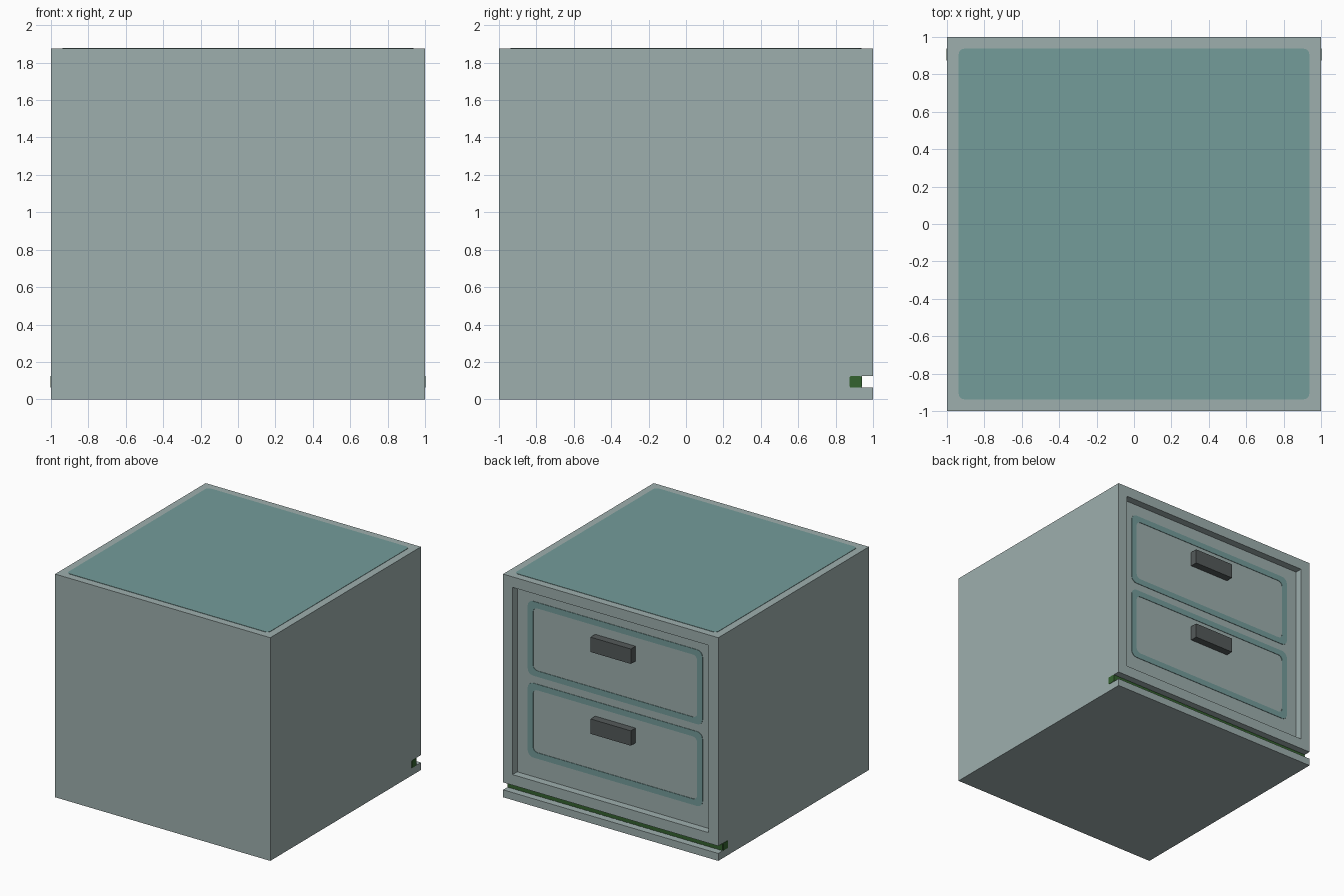
import bpy, bmesh, math
from mathutils import Matrix, Vector

if "Cube" in bpy.data.objects:
    bpy.data.objects.remove(bpy.data.objects["Cube"])

P = 1 / 16          # grid step of the model
H = 30 * P          # total height


def material(name, rgb):
    m = bpy.data.materials.new(name)
    lin = [((c / 255 + 0.055) / 1.055) ** 2.4 for c in rgb]
    m.diffuse_color = (*lin, 1)
    m.use_nodes = True
    m.node_tree.nodes["Principled BSDF"].inputs["Base Color"].default_value = m.diffuse_color
    return m


GREY = material("cabinet_grey", (158, 175, 174))
TEAL = material("teal_paint", (116, 156, 154))
DARK = material("handle_dark_grey", (84, 90, 90))
GREEN = material("strip_green", (52, 98, 47))


def finish(bm, name, mat):
    bmesh.ops.recalc_face_normals(bm, faces=bm.faces)
    me = bpy.data.meshes.new(name)
    bm.to_mesh(me)
    bm.free()
    me.materials.append(mat)
    ob = bpy.data.objects.new(name, me)
    bpy.context.collection.objects.link(ob)
    return ob


def box(name, lo, hi, mat):
    bm = bmesh.new()
    lo, hi = Vector(lo), Vector(hi)
    size = hi - lo
    bmesh.ops.create_cube(bm, size=1, matrix=Matrix.Translation((lo + hi) / 2) @ Matrix.Diagonal((*size, 1)))
    return finish(bm, name, mat)


def rounded(w, h, r, n=4):
    pts = []
    for i, (sx, sy) in enumerate([(1, 1), (-1, 1), (-1, -1), (1, -1)]):
        for k in range(n + 1):
            a = math.pi / 2 * (i + k / n)
            pts.append((sx * (w / 2 - r) + r * math.cos(a), sy * (h / 2 - r) + r * math.sin(a)))
    return pts


def add_plate(bm, centre, u, v, w, h, r, thick, line=0):
    """Thin rounded plate lying on a surface, or an outline when line > 0."""
    c, u, v = Vector(centre), Vector(u), Vector(v)
    n = u.cross(v) * thick

    def ring(pts):
        return [bm.verts.new(c + u * a + v * b) for a, b in pts]

    outer = ring(rounded(w, h, r))
    if line:
        inner = ring(rounded(w - 2 * line, h - 2 * line, r * 0.8))
        k = len(outer)
        faces = [bm.faces.new((outer[i], outer[(i + 1) % k], inner[(i + 1) % k], inner[i])) for i in range(k)]
    else:
        faces = [bm.faces.new(outer)]
    ext = bmesh.ops.extrude_face_region(bm, geom=faces, use_keep_orig=True)
    bmesh.ops.translate(bm, vec=n, verts=[g for g in ext["geom"] if isinstance(g, bmesh.types.BMVert)])


# Cabinet body: side profile with the toe groove, extruded across x
bm = bmesh.new()
profile = [(-1, 0), (1, 0), (1, P), (1 - P, P), (1 - P, 2 * P), (1, 2 * P), (1, H), (-1, H)]
face = bm.faces.new([bm.verts.new((-1, y, z)) for y, z in profile])
ext = bmesh.ops.extrude_face_region(bm, geom=[face], use_keep_orig=True)
bmesh.ops.translate(bm, vec=(2, 0, 0), verts=[g for g in ext["geom"] if isinstance(g, bmesh.types.BMVert)])
bmesh.ops.recalc_face_normals(bm, faces=bm.faces)
# Drawer recess on the large +y face
bm.faces.ensure_lookup_table()
drawer_face = max((f for f in bm.faces if f.normal.y > 0.9), key=lambda f: f.calc_area())
bmesh.ops.inset_region(bm, faces=[drawer_face], thickness=2 * P)
pushed = bmesh.ops.extrude_discrete_faces(bm, faces=[drawer_face])["faces"][0]
bmesh.ops.translate(bm, vec=(0, -P, 0), verts=pushed.verts)
finish(bm, "cabinet_body", GREY)

# Painted panel on the top
bm = bmesh.new()
add_plate(bm, (0, 0, H), (1, 0, 0), (0, 1, 0), 30 * P, 30 * P, 0.03, 0.003)
finish(bm, "top_panel", TEAL)

# Drawer outlines and handles
for name, z in (("lower", 11 * P), ("upper", 22 * P)):
    bm = bmesh.new()
    add_plate(bm, (0, 1 - P, z), (-1, 0, 0), (0, 0, 1), 26 * P, 10 * P, 0.05, 0.004, line=0.05)
    finish(bm, name + "_drawer_outline", TEAL)
    box(name + "_handle", (-3 * P, 1 - P, z + P), (3 * P, 1, z + 3 * P), DARK)

# Green strip in the groove: a row of small tiles, wrapping onto both sides
bm = bmesh.new()
for i in range(32):
    add_plate(bm, (-1 + (i + 0.5) * P, 1 - P, 1.5 * P), (-1, 0, 0), (0, 0, 1), P, P, 0.008, 0.004)
for s in (-1, 1):
    add_plate(bm, (s, 1 - 1.5 * P, 1.5 * P), (0, s, 0), (0, 0, 1), P, P, 0.008, 0.003)
finish(bm, "groove_strip", GREEN)
